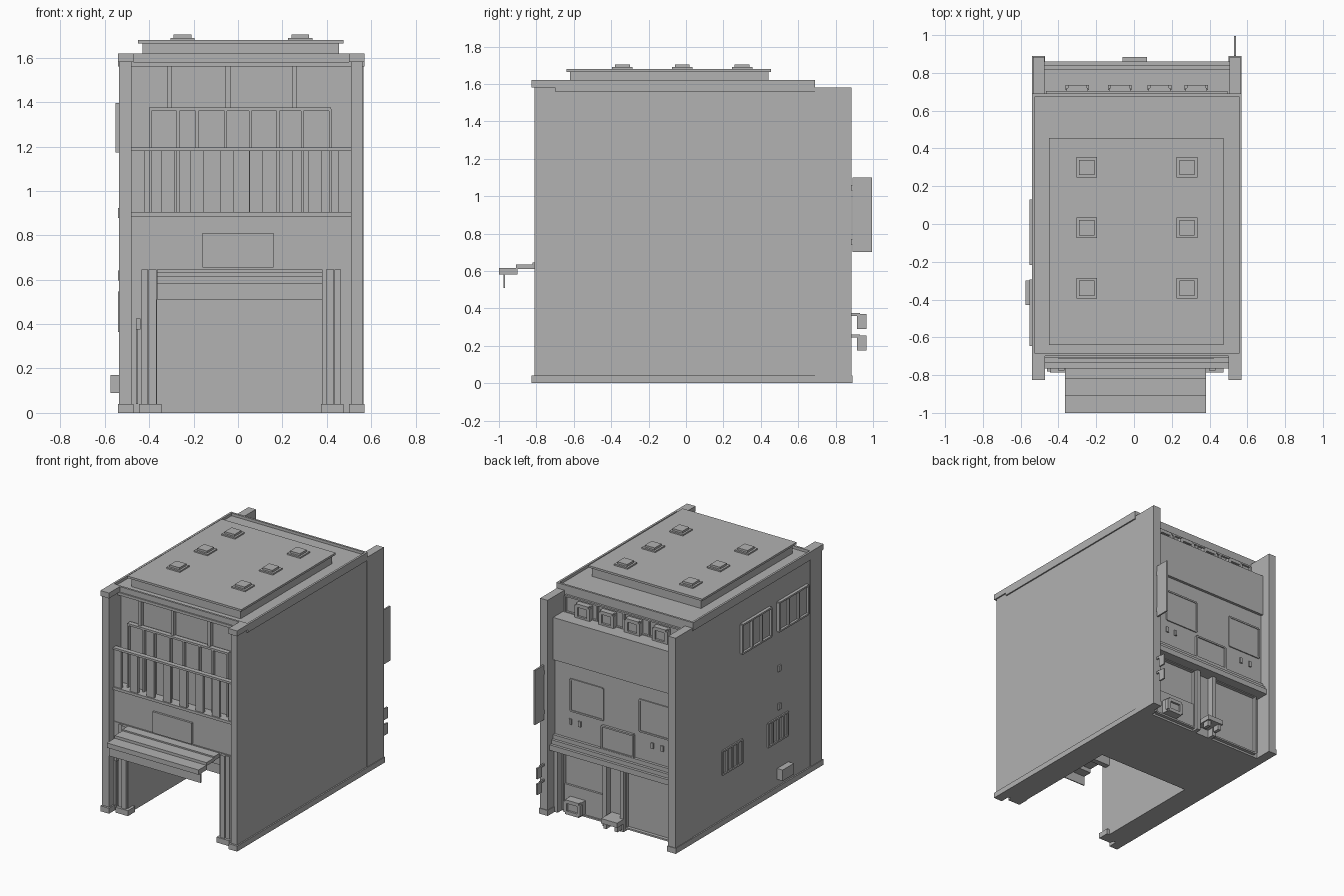
import bpy
import bmesh
from mathutils import Vector

default_cube = bpy.data.objects.get("Cube")
if default_cube:
    bpy.data.objects.remove(default_cube, do_unlink=True)

# Single material
grey = bpy.data.materials.new("plain_grey")
grey.use_nodes = True
tone = (.445, .445, .445, 1)
grey.diffuse_color = tone
for node in grey.node_tree.nodes:
    if node.type == "BSDF_PRINCIPLED":
        node.inputs["Base Color"].default_value = tone


def boxes(name, spans):
    """One object made of axis aligned boxes, each given as x, y and z spans."""
    bm = bmesh.new()
    for spanx, spany, spanz in spans:
        low, high = (Vector(corner) for corner in zip(spanx, spany, spanz))
        cube = bmesh.ops.create_cube(bm, size=1)
        for vert in cube["verts"]:
            vert.co = (low + high) / 2 + vert.co * (high - low)
    mesh = bpy.data.meshes.new(name)
    bm.to_mesh(mesh)
    bm.free()
    mesh.materials.append(grey)
    obj = bpy.data.objects.new(name, mesh)
    bpy.context.collection.objects.link(obj)
    return obj


def box(name, spanx, spany, spanz):
    return boxes(name, [(spanx, spany, spanz)])


def around(centre, width):
    return (centre - width / 2, centre + width / 2)


def frame(name, axis, depth, across, height, bars=(), bar=.012):
    """Window frame with upright bars; axis is the direction it faces."""
    parts = [(across, around(height[0], bar)), (across, around(height[1], bar))]
    parts += [(around(p, bar), height) for p in (*across, *bars)]
    return boxes(name, [(depth, a, h) if axis == "x" else (a, depth, h)
                        for a, h in parts])


# Shared edges of the building
wall_left, wall_right = (.51, .56), (-.53, -.48)
inside = (wall_right[1], wall_left[0])
middle = sum(inside) / 2
front, back, eaves, floor_top = -.81, .88, 1.58, .65
door = (-.365, .38)
garage_end = .11
ground_back = .76

# Side walls and plinths
for side, span in (("left", wall_left), ("right", wall_right)):
    grown = (span[0] - .01, span[1] + .01)
    box(side + "_wall", span, (front, back), (0, eaves))
    box(side + "_plinth", grown, (front - .015, back + .01), (0, .04))
    box(side + "_front_cap", grown, (front - .015, -.7), (eaves, 1.62))
    box(side + "_rear_pier", (span[0] - .005, span[1] + .005),
        (.69, back + .005), (0, eaves))

# Main mass, with an open garage below
box("ground_floor_rear", inside, (garage_end, ground_back), (0, floor_top))
box("garage_side_left", (door[1], inside[1]), (-.755, garage_end), (0, floor_top))
box("garage_side_right", (inside[0], door[0]), (-.755, garage_end), (0, floor_top))
box("garage_ceiling", door, (-.755, garage_end), (.62, floor_top))
box("upper_floors", inside, (-.67, .69), (floor_top, eaves))

# Roof, rim and raised platform
roof_x = (wall_right[0] - .01, wall_left[1] + .01)
box("roof", roof_x, (-.7, .69), (eaves - .02, 1.6))
boxes("roof_rim", [
    ((roof_x[0], roof_x[0] + .015), (-.7, .69), (eaves, 1.62)),
    ((roof_x[1] - .015, roof_x[1]), (-.7, .69), (eaves, 1.62)),
    (roof_x, (.675, .69), (eaves, 1.62)),
    (roof_x, (-.7, -.685), (eaves, 1.62))])
box("platform_base", (-.43, .455), (-.62, .44), (1.6, 1.67))
box("platform_slab", (-.45, .475), (-.64, .455), (1.665, 1.68))
for x in (-.25, .28):
    for y in (-.34, -.02, .3):
        boxes("skylight", [(around(x, .11), around(y, .11), (1.68, 1.69)),
                           (around(x, .08), around(y, .08), (1.69, 1.705))])

# Front upper windows
window_front = (-.7, -.66)
box("front_lintel", inside, (-.71, -.66), (1.56, eaves))
boxes("top_window_bars", [(around(x, .022), window_front, (1.37, 1.56))
                          for x in (-.31, -.045, .255)])
box("window_screen", (-.4, .42), (-.69, -.66), (.9, 1.37))
boxes("screen_bars", [(around(x, .012), (-.715, -.68), (.9, 1.37))
                      for x in (-.395, -.27, -.185, -.055, .055, .18, .29, .415)])
box("screen_top_rail", (-.4, .42), (-.715, -.68), (1.36, 1.375))

# Balcony with slats
box("balcony_wall", inside, (-.75, -.66), (floor_top, .885))
box("balcony_floor", inside, (-.765, -.66), (.885, .905))
box("balcony_rail", inside, (-.765, -.73), (1.18, 1.195))
boxes("balcony_slats", [(around(inside[0] + .03 + i * .133, .06), (-.755, -.735), (.9, 1.185))
                        for i in range(8)])
box("front_panel", (-.16, .16), (-.765, -.74), (.655, .81))

# Stepped awning
boxes("awning", [(door, (-.82, -.75), (.615, .645)),
                 (door, (-.91, -.81), (.61, .635)),
                 (door, (-1, -.9), (.58, .615)),
                 (door, (-.975, -.968), (.51, .59))])
box("garage_lintel", door, (-.74, -.7), (.55, .63))

# Door columns and switch post
for sign in (-1, 1):
    boxes("door_column", [
        (around(middle + sign * .4, .035), (-.775, -.7), (0, .645)),
        (around(middle + sign * .435, .03), (-.765, -.7), (0, .645)),
        (around(middle + sign * .41, .1), (-.785, -.7), (0, .04))])
boxes("switch_post", [(around(-.45, .02), (-.78, -.75), (.375, .425)),
                      (around(-.455, .008), (-.765, -.75), (.04, .38))])

# Rear upper storeys
box("rear_overhang", inside, (.68, .82), (1.12, 1.43))
box("rear_wall", inside, (.68, .8), (.58, 1.13))
frame("rear_top_frame", "y", (.69, .705), (inside[0] + .02, inside[1] - .02),
      (1.43, 1.55), (-.19, middle, .23))
for x in (-.3, -.075, .135, .33):
    boxes("air_unit", [(around(x, .115), (.69, .72), (1.42, 1.53))])
    frame("air_unit_rim", "y", (.71, .735), around(x, .1), (1.43, 1.52), bar=.025)
for x in (-.318, .243):
    box("rear_window", around(x, .26), (.795, .803), (.775, 1.005))
    frame("rear_window_frame", "y", (.79, .808), around(x, .265), (.775, 1.005))
boxes("rear_vents", [(around(x, .02), (.79, .81), (.675, .715))
                     for x in (-.37, -.29, .3, .375)])
box("rear_panel", (-.14, .115), (.79, .81), (.57, .735))
frame("rear_panel_rim", "y", (.8, .818), (-.14, .115), (.57, .735))

# Rear cornice growing outward towards its lower edge
boxes("rear_cornice", [(inside, (.7, .8 + i * .02), (.56 - i * .03, .6 - i * .03))
                       for i in range(4)])

# Rear ground floor doors, post and step
frame("wide_door_frame", "y", (.75, .785), (.11, .45), (.02, .47))
box("wide_door_lower", (.11, .45), (.75, .775), (.02, .21))
frame("narrow_door_frame", "y", (.75, .785), (-.44, -.06), (.02, .47))
boxes("rear_posts", [(around(x, .03), (.75, .81), (0, .48))
                     for x in (-.045, .095, .49)])
boxes("rear_step", [(around(.005, .13), (.75, .885), (.06, .095)),
                    (around(-.04, .025), (.82, .87), (.02, .06)),
                    (around(.05, .025), (.82, .87), (.02, .06))])
box("low_air_unit", around(.335, .12), (.75, .83), (.03, .13))
frame("low_air_unit_rim", "y", (.82, .845), around(.335, .11), (.04, .12), bar=.025)

# Hanging plate and lamps on the rear left pier
plate_x = around(.535, .012)
boxes("hanging_plate", [(plate_x, (.89, .995), (.7, 1.1)),
                        (plate_x, (back, .9), (.74, .77)),
                        (plate_x, (back, .9), (1.03, 1.06))])
for z in (.33, .215):
    boxes("pier_lamp", [(plate_x, (.915, .965), around(z, .08)),
                        (plate_x, (back, .93), (z + .03, z + .045))])

# Right wall windows, vents and meter box
outer = wall_right[0]
for name, first, last in (("rear", -.21, .125), ("front", -.64, -.3)):
    third = (last - first) / 3
    box(name + "_side_pane", (outer - .005, outer), (first, last), (1.18, 1.39))
    frame(name + "_side_frame", "x", (outer - .022, outer), (first, last), (1.18, 1.39),
          (first + third, last - third))
for y in (.225, -.305):
    frame("low_side_window", "x", (outer - .01, outer), around(y, .23), (.37, .54),
          (y - .06, y, y + .06))
boxes("side_vents", [((outer - .01, outer), around(-.32, .03), around(z, .045))
                     for z in (.62, .9)])
box("meter_box", (-.575, outer), (-.43, -.3), (.09, .17))
box("right_front_strip", (outer - .006, outer), (front, -.68), (.04, eaves))
